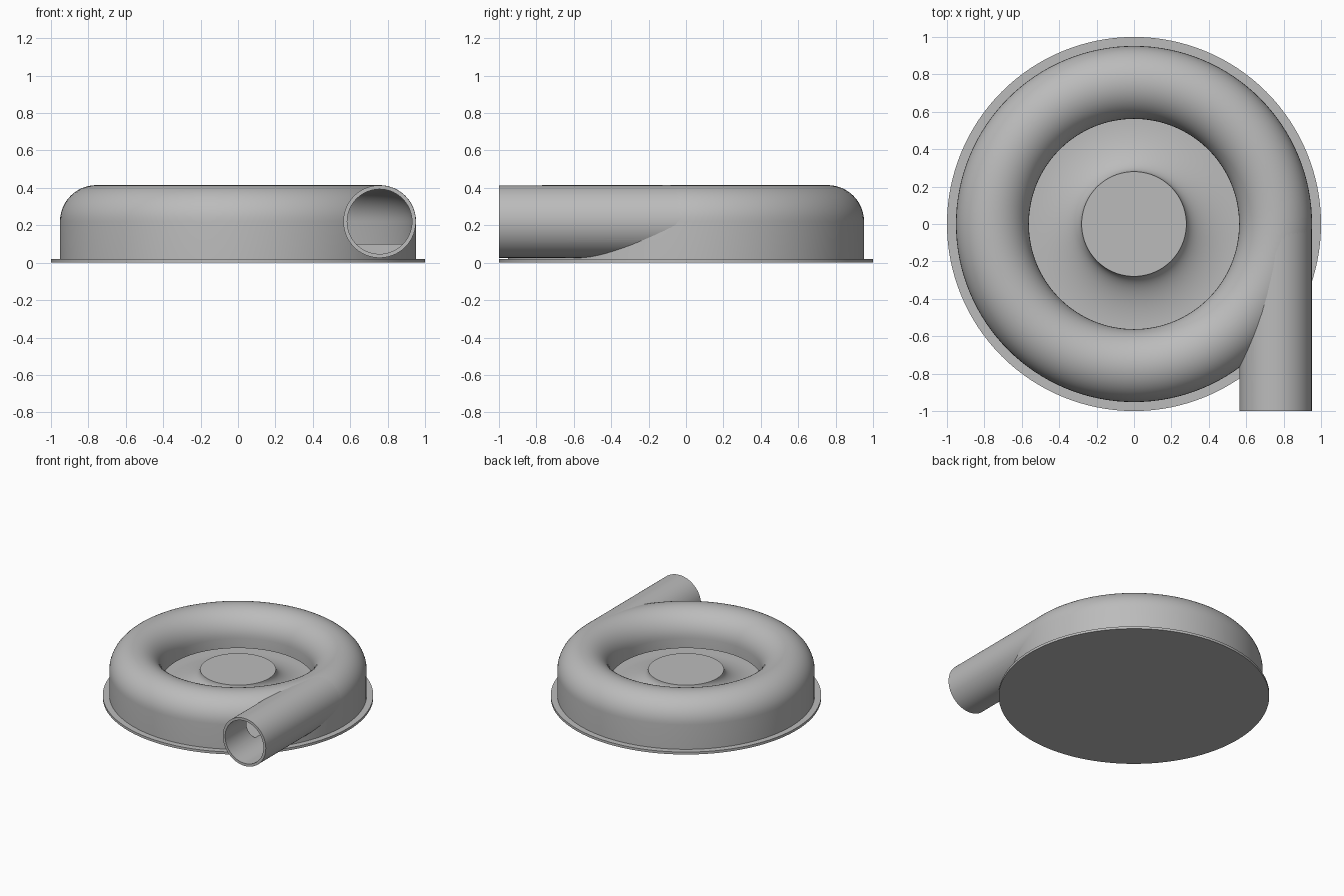
import bpy, bmesh, math
from mathutils import Matrix, Vector

cube = bpy.data.objects.get("Cube")
if cube:
    bpy.data.objects.remove(cube, do_unlink=True)

TUBE_R, TUBE_Z = 0.757, 0.22       # centre of the round section
OUTER, INNER = 0.195, 0.175        # outside and inside section radii
FLOOR, LIP = 0.10, 0.14

grey = bpy.data.materials.new("metal grey")
grey.use_nodes = True
colour = (0.5, 0.5, 0.5, 1)
grey.diffuse_color = colour
grey.node_tree.nodes["Principled BSDF"].inputs["Base Color"].default_value = colour


def lathe(name, profile, steps=128):
    """Spin a closed (radius, height) outline around the z axis."""
    bm = bmesh.new()
    verts = [bm.verts.new((r, 0, z)) for r, z in profile]
    edges = [bm.edges.new((verts[i - 1], verts[i])) for i in range(len(verts))
             if verts[i - 1].co.x + verts[i].co.x > 0]
    bmesh.ops.spin(bm, geom=verts + edges, cent=(0, 0, 0), axis=(0, 0, 1),
                   angle=math.tau, steps=steps, use_duplicate=False)
    bmesh.ops.remove_doubles(bm, verts=bm.verts, dist=1e-5)
    bmesh.ops.recalc_face_normals(bm, faces=bm.faces)
    return finish(name, bm)


def finish(name, bm):
    mesh = bpy.data.meshes.new(name)
    bm.to_mesh(mesh)
    bm.free()
    mesh.materials.append(grey)
    ob = bpy.data.objects.new(name, mesh)
    bpy.context.collection.objects.link(ob)
    return ob


def along_y(ob):
    """Lay a lathed part along y at the outlet axis, with its z=0 end at y=0."""
    ob.data.transform(Matrix.Translation(Vector((TUBE_R, 0, TUBE_Z)))
                      @ Matrix.Rotation(math.pi / 2, 4, 'X'))
    return ob


def arch(radius, n=24):
    """Half circle from the outer side over the top to the inner side."""
    return [(TUBE_R + radius * math.cos(math.pi * i / n),
             TUBE_Z + radius * math.sin(math.pi * i / n)) for i in range(n + 1)]


def cut(ob, cutter):
    mod = ob.modifiers.new("cut", 'BOOLEAN')
    mod.operation, mod.solver, mod.object = 'DIFFERENCE', 'EXACT', cutter
    bpy.context.view_layer.objects.active = ob
    bpy.ops.object.modifier_apply(modifier=mod.name)


# Base plate with raised floor and flared hub
flare = []
for i in range(17):
    t = math.pi / 2 * i / 16
    flare.append((0.565 - 0.285 * math.sin(t), 0.23 - 0.13 * math.cos(t)))
base = lathe("base_and_hub", [(0, 0), (1, 0), (1, 0.02), (0.94, 0.02),
                              (0.94, FLOOR)] + flare + [(0, 0.23)])

# Ring-shaped casing shell, open below its inner lip
casing = lathe("ring_casing",
               [(TUBE_R + OUTER, 0.015)] + arch(OUTER)
               + [(TUBE_R - OUTER, LIP), (TUBE_R - INNER, LIP)]
               + arch(INNER)[::-1] + [(TUBE_R + INNER, 0.015)])

# Tangential outlet pipe
pipe = along_y(lathe("outlet_pipe", [(0.194, 0), (0.194, 1), (0.173, 1), (0.173, 0)], 72))

# Cutters: pipe bore through the casing, and the ring cavity through the pipe
bore = along_y(lathe("bore_cutter", [(0, 0), (0.174, 0), (0.174, 1.1), (0, 1.1)], 72))
cavity = lathe("cavity_cutter", [(TUBE_R + INNER, FLOOR)] + arch(INNER)
               + [(TUBE_R - INNER, FLOOR)])
cut(casing, bore)
cut(base, bore)
cut(pipe, cavity)
for helper in (bore, cavity):
    bpy.data.objects.remove(helper, do_unlink=True)

# Smooth curves, sharp rims
bpy.ops.object.select_all(action='DESELECT')
for ob in (base, casing, pipe):
    ob.select_set(True)
bpy.context.view_layer.objects.active = casing
bpy.ops.object.shade_smooth_by_angle(angle=math.radians(30))
